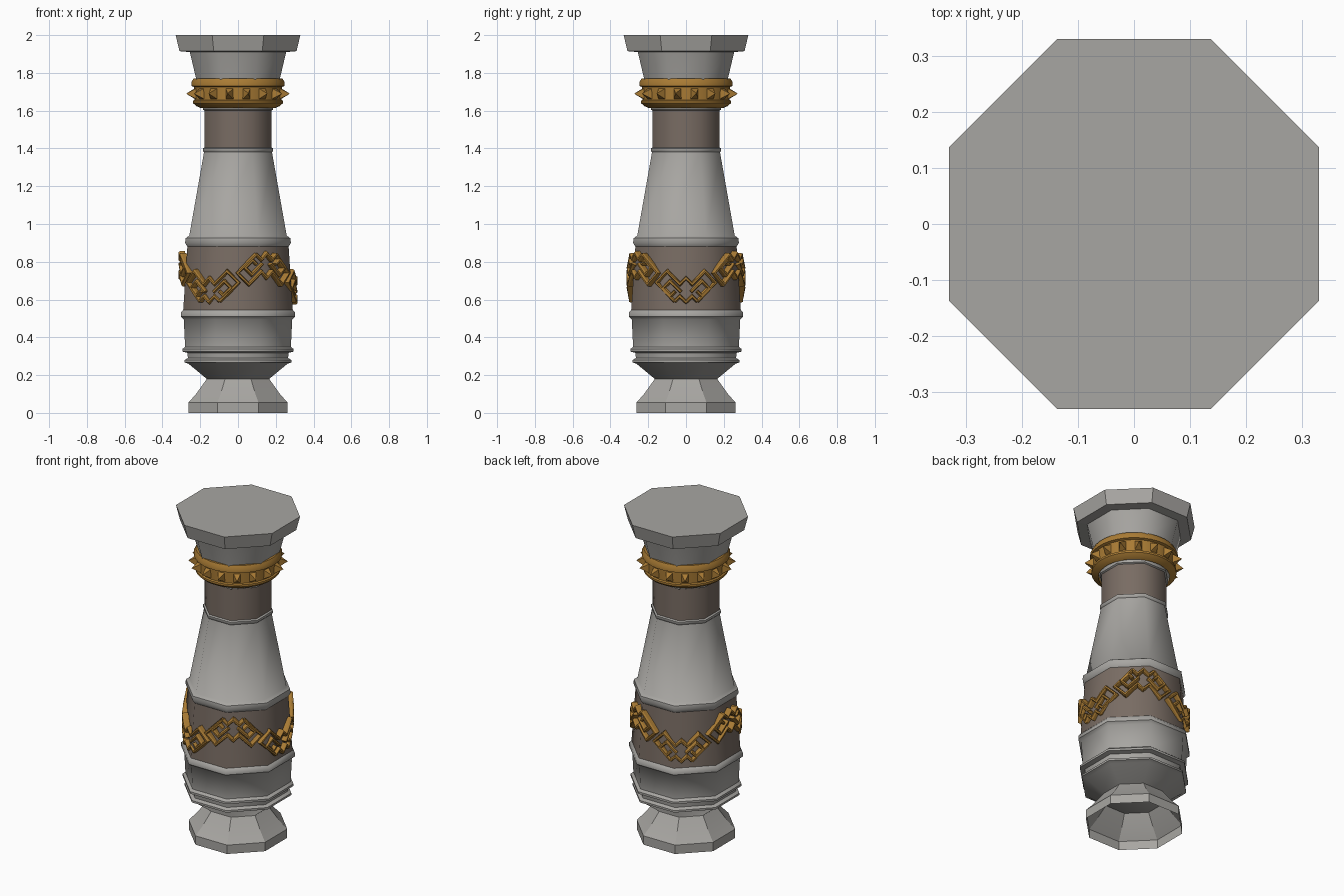
import bpy, bmesh
from math import pi, cos, sin, radians
from mathutils import Vector

cube = bpy.data.objects.get("Cube")
if cube:
    bpy.data.objects.remove(cube, do_unlink=True)


def material(name, rgb):
    m = bpy.data.materials.new(name)
    m.use_nodes = True
    m.diffuse_color = (*rgb, 1)
    bsdf = next(n for n in m.node_tree.nodes if n.type == 'BSDF_PRINCIPLED')
    bsdf.inputs["Base Color"].default_value = (*rgb, 1)
    return m


STONE = material("grey stone", (0.39, 0.38, 0.36))
BROWN = material("brown stone", (0.19, 0.15, 0.125))
GOLD = material("old gold", (0.40, 0.20, 0.035))


def finish(bm, name, mat, angle=None):
    mesh = bpy.data.meshes.new(name)
    bm.to_mesh(mesh)
    bm.free()
    mesh.materials.append(mat)
    ob = bpy.data.objects.new(name, mesh)
    bpy.context.collection.objects.link(ob)
    if angle:
        bpy.ops.object.select_all(action='DESELECT')
        ob.select_set(True)
        bpy.context.view_layer.objects.active = ob
        bpy.ops.object.shade_smooth_by_angle(angle=radians(angle))
    return ob


def lathe(name, profile, mat, sides=8, angle=None, cap_low=False, cap_top=False, ring=False):
    """Sweep (half width, height) points round z as a regular prism."""
    bm = bmesh.new()
    loops = []
    for r, z in profile:
        R = r / cos(pi / sides)
        turns = [2 * pi * (k + 0.5) / sides for k in range(sides)]
        loops.append([bm.verts.new((R * cos(a), R * sin(a), z)) for a in turns])
    pairs = list(zip(loops, loops[1:]))
    if ring:
        pairs.append((loops[-1], loops[0]))
    for lo, hi in pairs:
        for k in range(sides):
            n = (k + 1) % sides
            bm.faces.new((lo[k], lo[n], hi[n], hi[k]))
    if cap_low:
        bm.faces.new(loops[0][::-1])
    if cap_top:
        bm.faces.new(loops[-1])
    return finish(bm, name, mat, angle)


# Stone and brown sections, from the ground up
lathe("foot", [(.262, 0), (.262, .055), (.222, .1), (.165, .18)], STONE, angle=30)
lathe("bowl", [(.165, .18), (.262, .26), (.284, .268), (.284, .28), (.265, .29),
               (.268, .318), (.295, .325), (.295, .338), (.28, .35), (.287, .495),
               (.303, .51), (.303, .53), (.29, .545)], STONE, angle=46, cap_low=True)
lathe("lower_brown_band", [(.29, .545), (.268, .88)], BROWN, angle=46)
lathe("shaft", [(.268, .88), (.28, .9), (.277, .925), (.258, .938), (.18, 1.38),
                (.186, 1.387), (.186, 1.4), (.177, 1.405)], STONE, angle=46)
lathe("neck_brown_band", [(.177, 1.405), (.177, 1.605)], BROWN, angle=46)
lathe("capital", [(.177, 1.6), (.186, 1.605), (.186, 1.62), (.2, 1.65), (.222, 1.77),
                  (.255, 1.91)], STONE, angle=46)
lathe("top_slab", [(.255, 1.91), (.31, 1.915), (.33, 2.0)], STONE, cap_top=True)

# Gold collar
lathe("collar", [(.2, 1.615), (.222, 1.625), (.238, 1.64), (.238, 1.652), (.23, 1.657),
                 (.232, 1.725), (.247, 1.73), (.247, 1.75), (.236, 1.77), (.21, 1.77)],
      GOLD, sides=32, angle=30, ring=True)

# Pyramid studs round the collar
bm = bmesh.new()
for k in range(16):
    a = 2 * pi * (k + 0.5) / 16
    out, side, up = Vector((cos(a), sin(a), 0)), Vector((-sin(a), cos(a), 0)), Vector((0, 0, 1))
    mid = out * .226 + up * 1.69
    base = [bm.verts.new(mid + side * x * .022 + up * y * .03)
            for x, y in ((-1, -1), (1, -1), (1, 1), (-1, 1))]
    tip = bm.verts.new(mid + out * .054)
    for i in range(4):
        bm.faces.new((base[i], base[(i + 1) % 4], tip))
finish(bm, "collar_studs", GOLD)

# Key pattern strokes on a flat grid: right half of one motif, and its centre zigzags
UNIT, RADIUS = .02, .3
KEY = [
    [(3, -4), (8, 1), (5, 4), (3.5, 2.5)],
    [(1.3, -1.5), (4.2, 1.4), (6, -.4), (4, -2.4), (2.9, -1.3)],
]
CENTRE = [
    [(-3.5, 2.5), (-1.6, .6), (0, 2.2), (1.6, .6), (3.5, 2.5)],
    [(-3, -4), (-1.6, -2.6), (0, -4.2), (1.6, -2.6), (3, -4)],
]
MOTIF = CENTRE + KEY + [[(-x, y) for x, y in path] for path in KEY]


def add_stroke(bm, path, azimuth, height, flip):
    """Raised mitred bar following the path, wrapped round the body."""
    pts = [Vector((x * UNIT, y * UNIT * flip)) for x, y in path]
    rings = []
    for i, p in enumerate(pts):
        d0 = (p - pts[i - 1]).normalized() if i else None
        d1 = (pts[i + 1] - p).normalized() if i + 1 < len(pts) else None
        d0, d1 = d0 or d1, d1 or d0
        n0, n1 = Vector((-d0.y, d0.x)), Vector((-d1.y, d1.x))
        miter = (n0 + n1) / (1 + n0.dot(n1))
        ring = []
        for off, r in ((-.0085, .28), (-.0085, .307), (-.004, .316),
                       (.004, .316), (.0085, .307), (.0085, .28)):
            q = p + miter * off
            a = azimuth + q.x / RADIUS
            ring.append(bm.verts.new((r * cos(a), r * sin(a), height + q.y)))
        rings.append(ring)
    n = len(rings[0])
    for a, b in zip(rings, rings[1:]):
        for k in range(n):
            bm.faces.new((a[k], a[(k + 1) % n], b[(k + 1) % n], b[k]))
    bm.faces.new(rings[0])
    bm.faces.new(rings[-1])


# Six motifs, alternately low and high, form the wave
bm = bmesh.new()
for k in range(6):
    high = k % 2
    for path in MOTIF:
        add_stroke(bm, path, k * pi / 3, .76 if high else .67, -1 if high else 1)
bmesh.ops.recalc_face_normals(bm, faces=bm.faces)
finish(bm, "key_pattern", GOLD)
